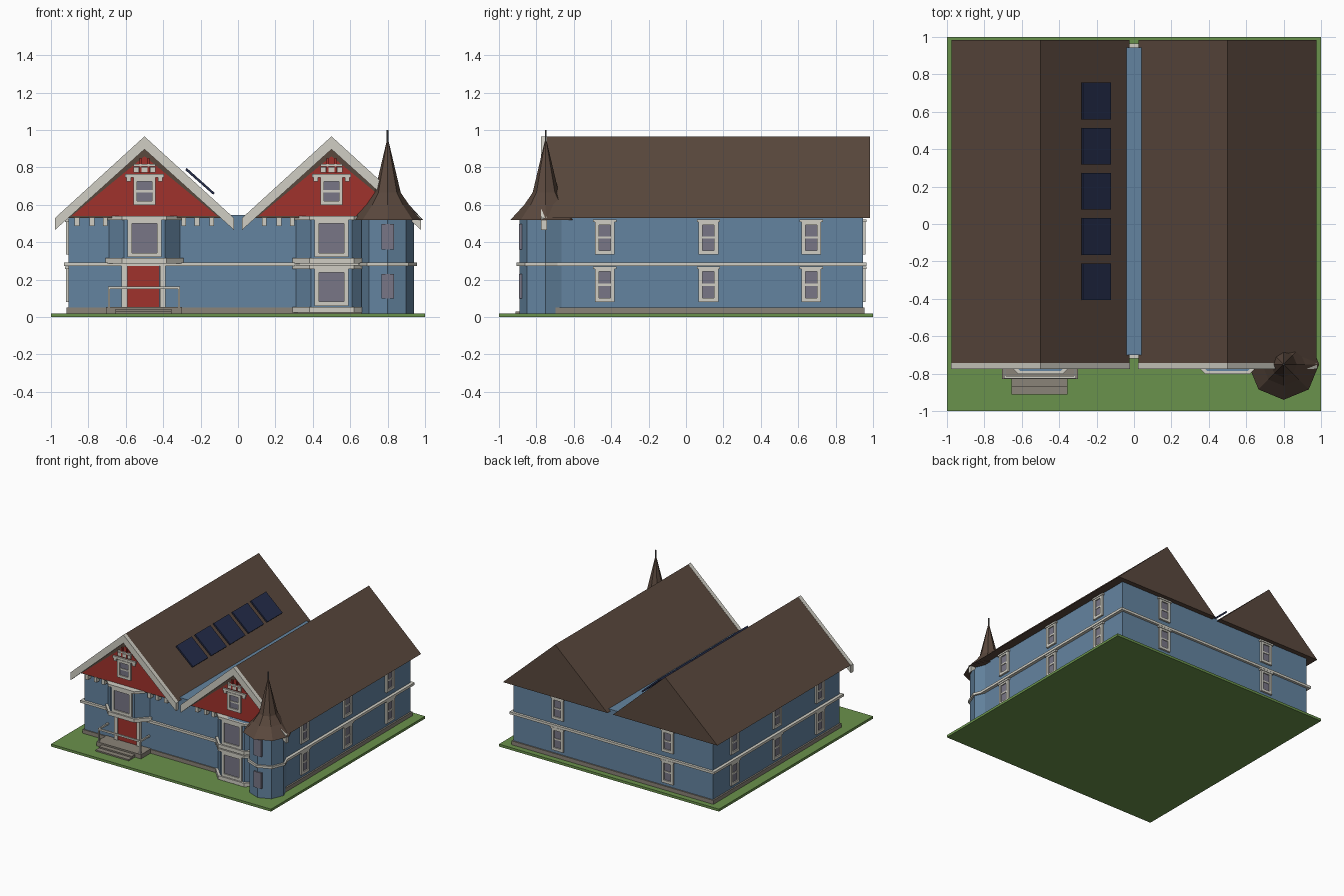
import bpy, math
from mathutils import Matrix, Vector

if "Cube" in bpy.data.objects:
    bpy.data.objects.remove(bpy.data.objects["Cube"])


def material(name, r, g, b):
    def lin(c):
        c /= 255
        return c / 12.92 if c <= 0.04045 else ((c + 0.055) / 1.055) ** 2.4
    m = bpy.data.materials.new(name)
    m.diffuse_color = (lin(r), lin(g), lin(b), 1)
    m.use_nodes = True
    m.node_tree.nodes["Principled BSDF"].inputs["Base Color"].default_value = m.diffuse_color
    return m


GRASS = material("grass green", 106, 146, 76)
BLUE = material("siding blue", 100, 132, 160)
RED = material("gable red", 160, 50, 44)
ROOF = material("roof brown", 90, 72, 61)
TRIM = material("trim cream", 208, 206, 196)
GLASS = material("window grey", 120, 118, 134)
PANEL = material("panel navy", 36, 44, 74)
STONE = material("stone grey", 138, 131, 120)
METAL = material("finial grey", 90, 90, 92)


def mesh(name, verts, faces, mat, matrix=None):
    me = bpy.data.meshes.new(name)
    me.from_pydata([matrix @ Vector(v) if matrix else v for v in verts], [], faces)
    me.materials.append(mat)
    ob = bpy.data.objects.new(name, me)
    bpy.context.collection.objects.link(ob)
    return ob


def extrude(name, outline, a, b, mat, axis="z", matrix=None):
    """Prism from an anticlockwise outline: (x, y) along z, or (x, z) along y."""
    n = len(outline)
    if axis == "z":
        verts = [(u, v, a) for u, v in outline] + [(u, v, b) for u, v in outline]
    else:
        verts = [(u, b, v) for u, v in outline] + [(u, a, v) for u, v in outline]
    faces = [tuple(reversed(range(n))), tuple(range(n, 2 * n))]
    faces += [(i, (i + 1) % n, n + (i + 1) % n, n + i) for i in range(n)]
    return mesh(name, verts, faces, mat, matrix)


def box(name, x0, x1, y0, y1, z0, z1, mat, matrix=None):
    return extrude(name, [(x0, y0), (x1, y0), (x1, y1), (x0, y1)], z0, z1, mat, "z", matrix)


def window(x, y, angle, z0, z1, w, f, split=True, cap=False):
    """Framed window whose local -y side points out of the wall."""
    m = Matrix.Translation((x, y, 0)) @ Matrix.Rotation(angle, 4, "Z")
    h = w / 2
    box("window_glass", -h + f, h - f, -0.006, 0.01, z0 + f, z1 - f, GLASS, m)
    for s in (-1, 1):
        c = s * (h - f / 2)
        box("window_jamb", c - f / 2, c + f / 2, -0.015, 0.01, z0, z1, TRIM, m)
    for za in (z0, z1 - f):
        box("window_rail", -h + f, h - f, -0.015, 0.01, za, za + f, TRIM, m)
    if split:
        zm = (z0 + z1) / 2
        box("window_sash_bar", -h + f, h - f, -0.011, 0.01, zm - 0.006, zm + 0.006, TRIM, m)
    if cap:
        box("window_cap", -h - 0.01, h + 0.01, -0.02, 0.01, z1 - 0.008, z1 + 0.006, TRIM, m)


def octagon(r):
    return [(0.8 + r * math.cos(i * math.pi / 4), -0.75 + r * math.sin(i * math.pi / 4))
            for i in range(8)]


# Lawn and main body
box("lawn", -1, 1, -1, 1, 0, 0.02, GRASS)
box("foundation", -0.918, 0.918, -0.708, 0.955, 0.02, 0.052, STONE)
box("house_body", -0.905, 0.905, -0.70, 0.945, 0.03, 0.545, BLUE)
box("belt_course", -0.93, 0.93, -0.72, 0.965, 0.272, 0.292, TRIM)

# Side and back windows on both floors
for z0, z1 in ((0.08, 0.265), (0.335, 0.515)):
    for y in (-0.435, 0.12, 0.67):
        window(0.905, y, math.pi / 2, z0, z1, 0.105, 0.022, cap=True)
        window(-0.905, y, -math.pi / 2, z0, z1, 0.105, 0.022, cap=True)
    for x in (-0.5, 0.5):
        window(x, 0.945, math.pi, z0, z1, 0.105, 0.022, cap=True)


def bay_outline(c, o):
    return [(c - 0.19 - o, -0.69), (c - 0.19 - o, -0.70 - o / 2), (c - 0.11 - o / 2, -0.785 - o),
            (c + 0.11 + o / 2, -0.785 - o), (c + 0.19 + o, -0.70 - o / 2), (c + 0.19 + o, -0.69)]


def bay(c, z0, z1):
    extrude("bay_wall", bay_outline(c, 0), z0, z1, BLUE)
    for a, b in ((z0, z0 + 0.03), (z1 - 0.02, z1)):
        extrude("bay_band", bay_outline(c, 0.018), a, b, TRIM)
    window(c, -0.785, 0, z0 + 0.035, z1 - 0.018, 0.18, 0.022, split=False)


# Bays: one above the door, two stacked on the other side
bay(-0.5, 0.285, 0.54)
bay(0.5, 0.285, 0.54)
bay(0.5, 0.025, 0.278)

# Gable roofs with front dressing
for c in (-0.5, 0.5):
    extrude("roof", [(c - 0.475, 0.53), (c + 0.475, 0.53), (c, 0.965)], -0.745, 0.985, ROOF, "y")
    extrude("gable_panel", [(c - 0.39, 0.54), (c + 0.39, 0.54), (c, 0.86)],
            -0.753, -0.74, RED, "y")
    for s in (-1, 1):
        pts = [(c, 0.897), (c + s * 0.478, 0.466), (c + s * 0.478, 0.53), (c, 0.966)]
        extrude("bargeboard", pts if s > 0 else pts[::-1], -0.775, -0.742, TRIM, "y")
        for d in (0.21, 0.28, 0.36):
            x = c + s * d
            box("eave_bracket", x - 0.013, x + 0.013, -0.74, -0.69, 0.488, 0.53, TRIM)
        x = c + s * 0.085
        box("gable_block", x - 0.012, x + 0.012, -0.764, -0.75, 0.725, 0.75, TRIM)
    window(c, -0.753, 0, 0.60, 0.745, 0.12, 0.021)
    # Stepped ornament above the attic window
    box("gable_ledge", c - 0.105, c + 0.105, -0.766, -0.75, 0.746, 0.764, TRIM)
    for d in (-0.045, 0, 0.045):
        box("gable_block", c + d - 0.015, c + d + 0.015, -0.764, -0.75, 0.774, 0.802, TRIM)
    box("gable_ledge", c - 0.06, c + 0.06, -0.766, -0.75, 0.806, 0.818, TRIM)
    for d in (-0.021, 0.021):
        box("gable_strut", c + d - 0.006, c + d + 0.006, -0.764, -0.75, 0.77, 0.85, RED)

# Door
box("door", -0.593, -0.42, -0.712, -0.69, 0.055, 0.285, RED)
for x in (-0.607, -0.403):
    box("door_jamb", x - 0.015, x + 0.015, -0.722, -0.69, 0.052, 0.285, TRIM)

# Porch, steps and railing
box("porch", -0.705, -0.30, -0.83, -0.70, 0.02, 0.055, STONE)
box("upper_step", -0.655, -0.355, -0.87, -0.82, 0.02, 0.042, STONE)
box("lower_step", -0.655, -0.355, -0.912, -0.82, 0.02, 0.031, STONE)
for x in (-0.69, -0.315):
    box("rail_post", x - 0.006, x + 0.006, -0.826, -0.814, 0.05, 0.16, TRIM)
    box("side_rail", x - 0.006, x + 0.006, -0.826, -0.70, 0.15, 0.164, TRIM)
box("front_rail", -0.696, -0.309, -0.826, -0.814, 0.15, 0.164, TRIM)

# Corner tower with flared spire
extrude("tower", octagon(0.14), 0.02, 0.53, BLUE)
extrude("tower_belt", octagon(0.156), 0.272, 0.292, TRIM)
for z0, z1 in ((0.1, 0.23), (0.362, 0.498)):
    box("tower_window", 0.768, 0.835, -0.893, -0.86, z0, z1, GLASS)
rings = [(0.19, 0.518), (0.115, 0.60), (0.07, 0.665), (0.004, 0.945)]
verts = [(x, y, z) for r, z in rings for x, y in octagon(r)]
faces = [tuple(reversed(range(8))), tuple(range(24, 32))]
for k in range(3):
    faces += [(8 * k + i, 8 * k + (i + 1) % 8, 8 * k + 8 + (i + 1) % 8, 8 * k + 8 + i)
              for i in range(8)]
mesh("tower_spire", verts, faces, ROOF)
extrude("spire_finial", octagon(0.005), 0.93, 1.0, METAL)

# Solar panels standing just off the inner slope
for i in range(5):
    y = -0.308 + i * 0.2415
    extrude("solar_panel", [(-0.282, 0.786), (-0.132, 0.654), (-0.124, 0.663), (-0.274, 0.797)],
            y - 0.098, y + 0.098, PANEL, "y")
